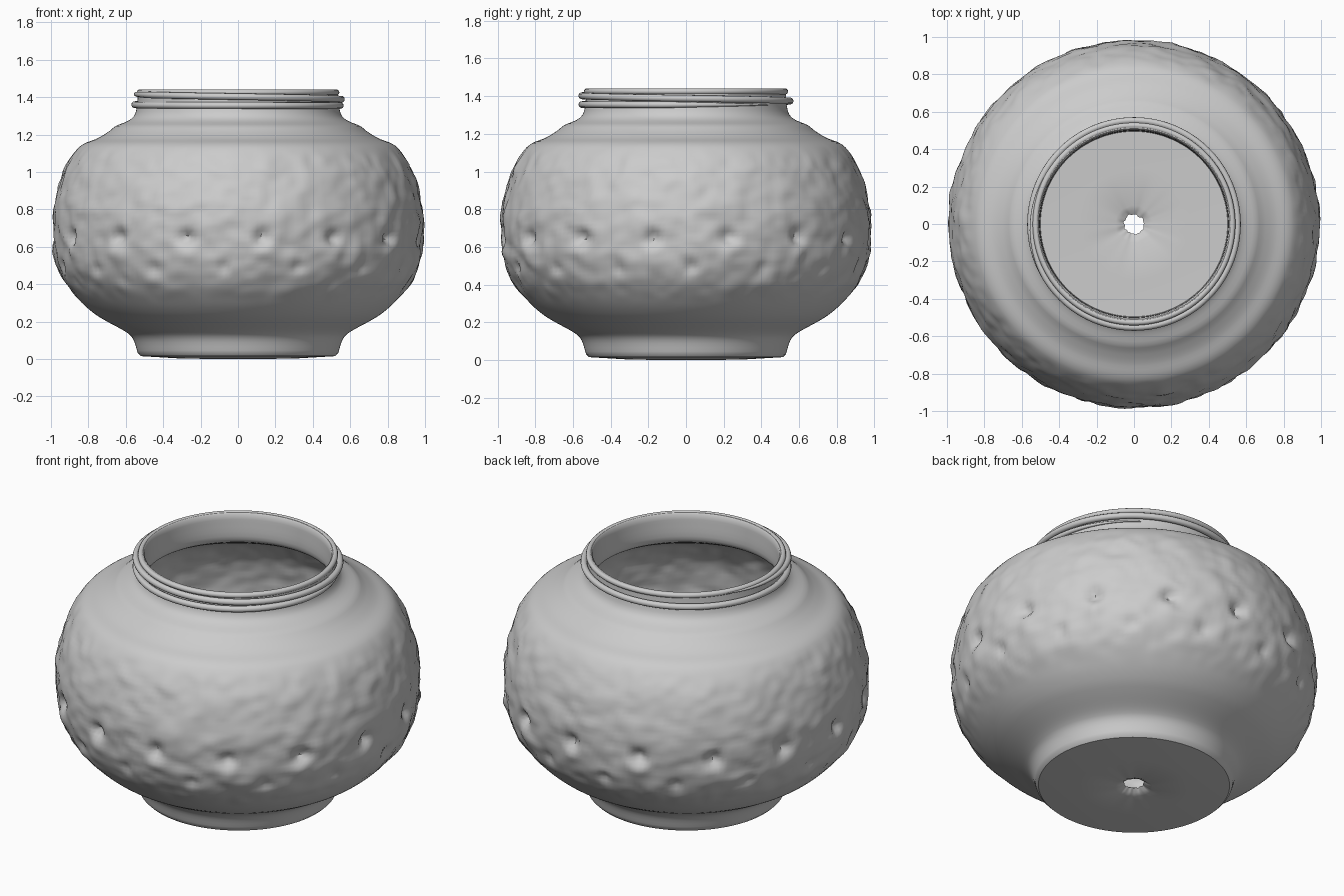
import bpy, bmesh, math
from mathutils import Vector, noise

if "Cube" in bpy.data.objects:
    bpy.data.objects.remove(bpy.data.objects["Cube"])

SEG = 240


def smooth_path(pts, step=0.022):
    """Catmull-Rom through the points, sampled at an even step."""
    out = []
    p = [Vector(q) for q in pts]
    p = [p[0]] + p + [p[-1]]
    for a, b, c, d in zip(p, p[1:], p[2:], p[3:]):
        n = max(1, round((c - b).length / step))
        for i in range(n):
            t = i / n
            out.append(0.5 * (2 * b + (c - a) * t + (2 * a - 5 * b + 4 * c - d) * t * t
                              + (3 * b - a - 3 * c + d) * t ** 3))
    out.append(p[-1])
    return out


def ramp(a, b, x):
    t = min(1, max(0, (x - a) / (b - a)))
    return t * t * (3 - 2 * t)


def dent(phi, z, first, height, width, depth):
    """Ring of 15 dents with a soft lip underneath."""
    step = math.tau / 15
    d = (phi - first + step / 2) % step - step / 2
    v = z - height
    hole = math.exp(-(d * d + v * v) / (width * width))
    lip = math.exp(-(d * d + (v + 1.9 * width) ** 2) / (1.6 * width * width))
    return -depth * hole + 0.3 * depth * lip


def relief(phi, z):
    """Hammered surface between the foot and the shoulder."""
    mask = ramp(0.28, 0.42, z) * (1 - ramp(1.04, 1.15, z))
    if mask == 0:
        return 0
    p = Vector((math.cos(phi), math.sin(phi), z * 1.3))
    rough = 0.010 * noise.noise(p * 7) + 0.008 * noise.noise(p * 14 + Vector((3, 1, 7)))
    first = math.radians(-82.5)
    dents = dent(phi, z, first, 0.65, 0.042, 0.045)
    dents += dent(phi, z, first + math.radians(12), 0.49, 0.035, 0.022)
    return mask * (rough + dents)


# Wall: outside from foot to lip, then inside back down to the floor
outer = smooth_path([(0.52, 0.015), (0.535, 0.03), (0.56, 0.105), (0.60, 0.145), (0.70, 0.20),
                     (0.765, 0.24), (0.84, 0.305), (0.92, 0.40), (0.968, 0.50), (0.985, 0.60),
                     (0.992, 0.75), (0.965, 0.90), (0.925, 1.02), (0.87, 1.11), (0.825, 1.15),
                     (0.75, 1.18), (0.685, 1.22), (0.655, 1.245), (0.59, 1.272), (0.555, 1.30),
                     (0.54, 1.35), (0.535, 1.43)])
lip = [Vector(q) for q in ((0.53, 1.437), (0.515, 1.437), (0.508, 1.43))]
inner = smooth_path([(0.505, 1.40), (0.505, 1.28), (0.55, 1.24), (0.65, 1.19), (0.80, 1.11),
                     (0.89, 1.00), (0.93, 0.90), (0.955, 0.75), (0.95, 0.60), (0.93, 0.50),
                     (0.88, 0.41), (0.81, 0.34), (0.74, 0.28), (0.65, 0.22), (0.56, 0.16),
                     (0.53, 0.11), (0.50, 0.055)])
# Floor with the flared drain hole
drain = [Vector(q) for q in ((0.30, 0.05), (0.10, 0.05), (0.075, 0.04), (0.052, 0.027),
                             (0.075, 0.01), (0.10, 0.0), (0.30, 0.002))]
profile = outer + lip + inner + drain

bm = bmesh.new()
rings = []
for r, z in profile:
    ring = []
    for i in range(SEG):
        phi = math.tau * i / SEG
        rr = r + relief(phi, z)
        if r < 0.12:
            rr += 0.010 * noise.noise(Vector((3 * math.cos(phi), 3 * math.sin(phi), z * 40)))
        ring.append(bm.verts.new((rr * math.cos(phi), rr * math.sin(phi) * 0.99, z)))
    rings.append(ring)
for a, b in zip(rings, rings[1:] + rings[:1]):
    for i in range(SEG):
        j = (i + 1) % SEG
        bm.faces.new((a[i], a[j], b[j], b[i]))
bmesh.ops.recalc_face_normals(bm, faces=bm.faces)
mesh = bpy.data.meshes.new("jar_body")
bm.to_mesh(mesh)
bm.free()
jar = bpy.data.objects.new("jar_body", mesh)
bpy.context.collection.objects.link(jar)
bpy.context.view_layer.objects.active = jar
jar.select_set(True)
bpy.ops.object.shade_smooth_by_angle(angle=math.radians(40))


def bead(name, pts, depth, cyclic=False):
    """Round bead running along a path of (x, y, z, thickness)."""
    cu = bpy.data.curves.new(name, 'CURVE')
    cu.dimensions = '3D'
    cu.bevel_depth = depth
    cu.bevel_resolution = 3
    cu.use_fill_caps = True
    sp = cu.splines.new('POLY')
    sp.points.add(len(pts) - 1)
    for q, (x, y, z, w) in zip(sp.points, pts):
        q.co = (x, y, z, 1)
        q.radius = w
    sp.use_cyclic_u = cyclic
    ob = bpy.data.objects.new(name, cu)
    bpy.context.collection.objects.link(ob)


# Screw thread winding down the neck, thinning out at both ends
thread = []
N = 270
for i in range(N + 1):
    t = i / N
    a = math.pi * 0.8 + t * math.tau * 1.75
    w = min(1, 0.15 + 8 * min(t, 1 - t))
    r = 0.535 + 0.018 * w
    z = 1.422 - 0.062 * min(1, t * 1.5)  - 0.006 * t
    thread.append((r * math.cos(a), r * math.sin(a), z, w))
bead("neck_thread", thread, 0.018)

# Rolled lip at the mouth
mouth = [(0.526 * math.cos(math.tau * i / 128), 0.526 * math.sin(math.tau * i / 128), 1.425, 1)
         for i in range(128)]
bead("mouth_lip", mouth, 0.016, True)
